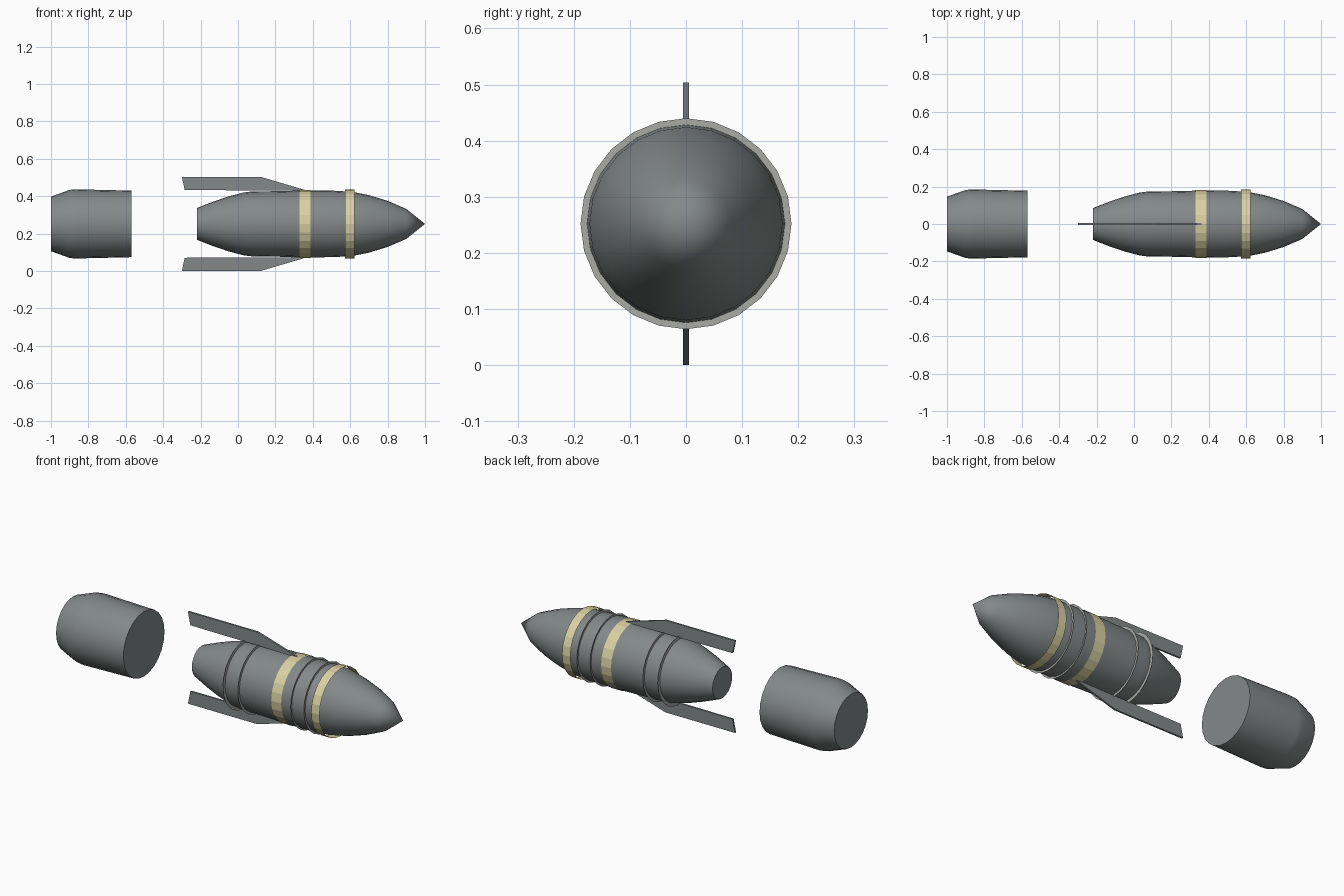
import bpy
import bmesh
import math
from mathutils import Vector

if "Cube" in bpy.data.objects:
    bpy.data.objects.remove(bpy.data.objects["Cube"], do_unlink=True)

AXIS_Z = 0.252
SIDES = 24


def make_material(name, rgb):
    mat = bpy.data.materials.new(name)
    mat.use_nodes = True
    mat.diffuse_color = (*rgb, 1)
    bsdf = next(n for n in mat.node_tree.nodes if n.type == "BSDF_PRINCIPLED")
    bsdf.inputs["Base Color"].default_value = (*rgb, 1)
    return mat


grey = make_material("gunmetal_grey", (0.23, 0.25, 0.25))
cream = make_material("cream_yellow", (0.70, 0.64, 0.37))
light = make_material("light_grey", (0.40, 0.40, 0.38))


def finish(bm, name, mat, smooth):
    bmesh.ops.recalc_face_normals(bm, faces=bm.faces)
    mesh = bpy.data.meshes.new(name)
    bm.to_mesh(mesh)
    bm.free()
    mesh.materials.append(mat)
    obj = bpy.data.objects.new(name, mesh)
    bpy.context.collection.objects.link(obj)
    if smooth:
        bpy.ops.object.select_all(action="DESELECT")
        obj.select_set(True)
        bpy.context.view_layer.objects.active = obj
        bpy.ops.object.shade_smooth_by_angle(angle=math.radians(30))
    return obj


def lathe(name, profile, mat, smooth=True):
    """Revolve (x, radius) points around the long axis."""
    bm = bmesh.new()
    verts = [bm.verts.new((x, 0, AXIS_Z + r)) for x, r in profile]
    edges = [bm.edges.new(pair) for pair in zip(verts, verts[1:])]
    bmesh.ops.spin(bm, geom=verts + edges, cent=Vector((0, 0, AXIS_Z)),
                   axis=Vector((1, 0, 0)), angle=math.tau, steps=SIDES)
    bmesh.ops.remove_doubles(bm, verts=bm.verts, dist=0.0001)
    return finish(bm, name, mat, smooth)


def fin(name, side):
    """Flat swept fin above (+1) or below (-1) the body."""
    outline = [(-0.30, 0.252), (0.12, 0.252), (0.37, 0.178), (0.34, 0.178),
               (-0.285, 0.181)]
    bm = bmesh.new()
    face = bm.faces.new([bm.verts.new((x, -0.005, AXIS_Z + side * h))
                         for x, h in outline])
    geom = bmesh.ops.extrude_face_region(bm, geom=[face])["geom"]
    moved = [v for v in geom if isinstance(v, bmesh.types.BMVert)]
    bmesh.ops.translate(bm, verts=moved, vec=(0, 0.01, 0))
    return finish(bm, name, grey, False)


# Main body with pointed nose and tapered tail
lathe("body", [(-0.22, 0), (-0.22, 0.085), (-0.13, 0.12), (-0.05, 0.147),
               (0.03, 0.168), (0.07, 0.173), (0.2, 0.175), (0.36, 0.179),
               (0.5, 0.178), (0.61, 0.172), (0.7, 0.154), (0.8, 0.123),
               (0.9, 0.08), (1.0, 0)], grey)

# Separate tail canister
lathe("tail_canister", [(-1, 0), (-1, 0.146), (-0.9, 0.182), (-0.87, 0.185),
                        (-0.57, 0.178), (-0.57, 0)], grey)

# Painted bands
lathe("rear_band", [(0.328, 0.181), (0.388, 0.181)], cream, False)
lathe("front_band", [(0.572, 0.184), (0.622, 0.184)], cream, False)

# Thin flat collars around the body
for i, x in enumerate((0.04, 0.13, 0.45, 0.53)):
    lathe(f"collar_{i + 1}", [(x, 0.165), (x, 0.188)], light, False)

# Fins
fin("top_fin", 1)
fin("bottom_fin", -1)
